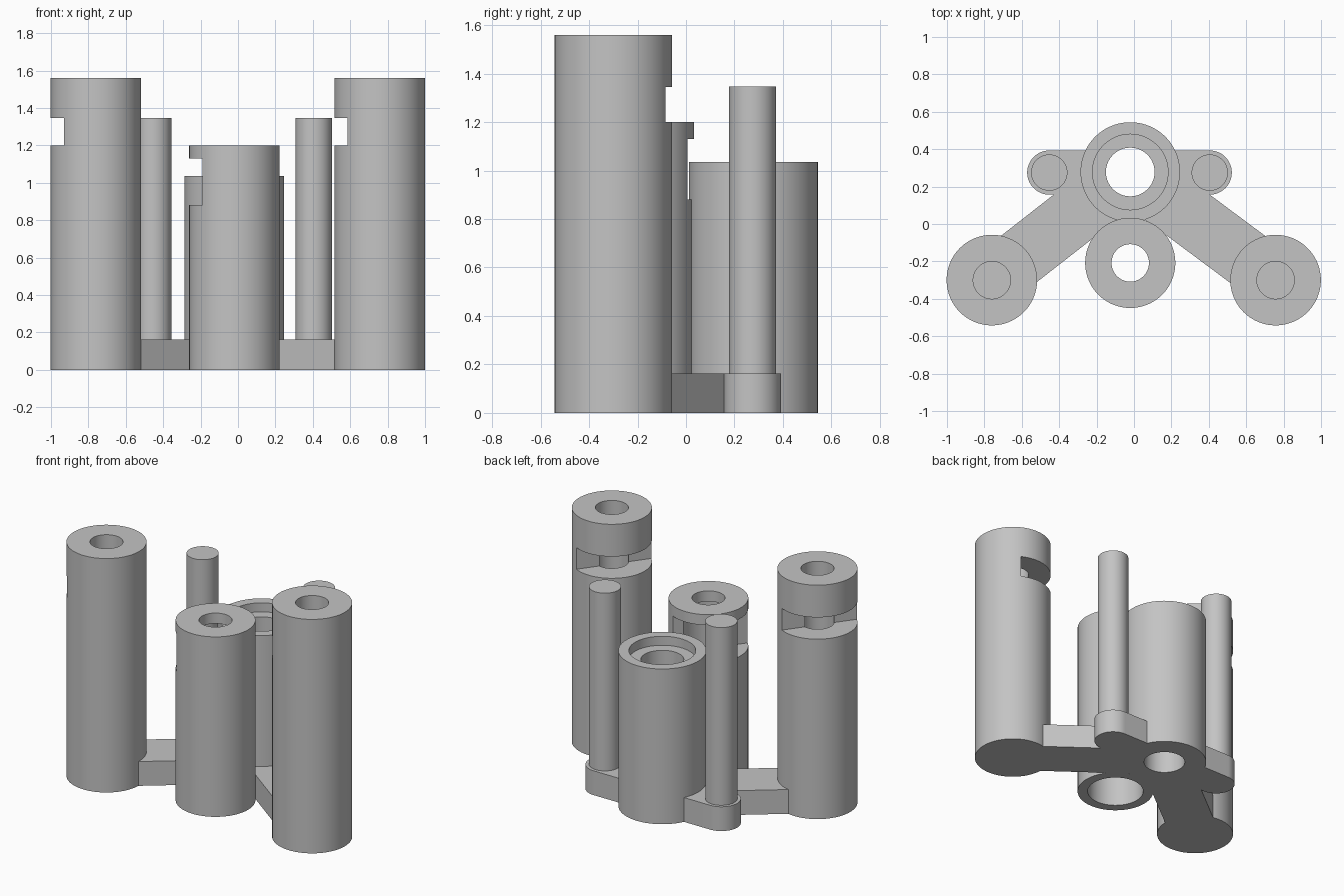
import bpy, bmesh, math
from mathutils import Vector, Matrix

old = bpy.data.objects.get("Cube")
if old:
    bpy.data.objects.remove(old, do_unlink=True)

grey = bpy.data.materials.new("plain grey")
grey.use_nodes = True
colour = (0.55, 0.55, 0.55, 1)
grey.diffuse_color = colour
grey.node_tree.nodes["Principled BSDF"].inputs["Base Color"].default_value = colour

HUB = Vector((-0.02, 0.278))
FRONT = Vector((-0.02, -0.208))
POSTS = {"right": Vector((-0.76, -0.3)), "left": Vector((0.757, -0.3))}
PINS = {"right": Vector((-0.453, 0.275)), "left": Vector((0.405, 0.275))}
PLATE = 0.162


def to_object(name, bm):
    mesh = bpy.data.meshes.new(name)
    bm.to_mesh(mesh)
    bm.free()
    mesh.materials.append(grey)
    ob = bpy.data.objects.new(name, mesh)
    bpy.context.collection.objects.link(ob)
    return ob


def cylinder(name, at, r, z0, z1):
    bm = bmesh.new()
    place = Matrix.Translation((at.x, at.y, (z0 + z1) / 2))
    bmesh.ops.create_cone(bm, cap_ends=True, segments=96, radius1=r, radius2=r,
                          depth=z1 - z0, matrix=place)
    return to_object(name, bm)


def box(name, at, angle, length, width, z0, z1):
    bm = bmesh.new()
    place = (Matrix.Translation((at.x, at.y, (z0 + z1) / 2))
             @ Matrix.Rotation(angle, 4, "Z")
             @ Matrix.Diagonal((length, width, z1 - z0, 1)))
    bmesh.ops.create_cube(bm, size=1, matrix=place)
    return to_object(name, bm)


def bar(name, a, b, width, z0, z1):
    d = b - a
    return box(name, (a + b) / 2, math.atan2(d.y, d.x), d.length, width, z0, z1)


def boolean(ob, tools, operation="DIFFERENCE"):
    for tool in tools:
        tool.hide_render = True
        mod = ob.modifiers.new("boolean", "BOOLEAN")
        mod.operation, mod.solver, mod.object = operation, "EXACT", tool
        bpy.context.view_layer.objects.active = ob
        bpy.ops.object.modifier_apply(modifier=mod.name)
        bpy.data.objects.remove(tool, do_unlink=True)


def side_slot(at, z0, z1):
    # Half-space cutter whose inner wall lies just off the post axis
    angle = math.radians(144)
    n = Vector((math.cos(angle), math.sin(angle)))
    return box("cutter", at + n * 0.337, angle, 0.6, 0.8, z0, z1)


def hub_hole():
    return cylinder("cutter", HUB, 0.13, -0.1, 1.2)


# Tall slotted posts with blind bores, and the arms carrying them
for side, at in POSTS.items():
    post = cylinder(side + "_tall_post", at, 0.242, 0, 1.56)
    boolean(post, [cylinder("cutter", at, 0.1, PLATE, 1.7),
                   side_slot(at, 1.2, 1.345)])
    arm = bar(side + "_arm", at, HUB, 0.313, 0, PLATE)
    boolean(arm, [hub_hole()])

# Central hub with a counterbored through hole
hub = cylinder("hub", HUB, 0.266, 0, 1.035)
boolean(hub, [hub_hole(), cylinder("cutter", HUB, 0.202, 0.975, 1.2)])

# Hollow front post with a side slot below its cap
front = cylinder("front_post", FRONT, 0.241, 0, 1.2)
boolean(front, [cylinder("cutter", FRONT, 0.177, -0.1, 1.13),
                cylinder("cutter", FRONT, 0.1, 1.0, 1.4),
                side_slot(FRONT, 0.88, 1.13)])

# Round-ended cross bar and its two pins
cross = bar("cross_bar", PINS["right"], PINS["left"], 0.236, 0, PLATE)
boolean(cross, [cylinder("ear", p, 0.118, 0, PLATE) for p in PINS.values()], "UNION")
boolean(cross, [hub_hole()])
for side, at in PINS.items():
    cylinder(side + "_pin", at, 0.097, PLATE - 0.02, 1.347)

# Smooth round walls, crisp edges
bpy.ops.object.select_all(action="DESELECT")
for ob in bpy.context.scene.objects:
    if ob.type == "MESH":
        ob.select_set(True)
        bpy.context.view_layer.objects.active = ob
bpy.ops.object.shade_smooth_by_angle(angle=math.radians(30))
